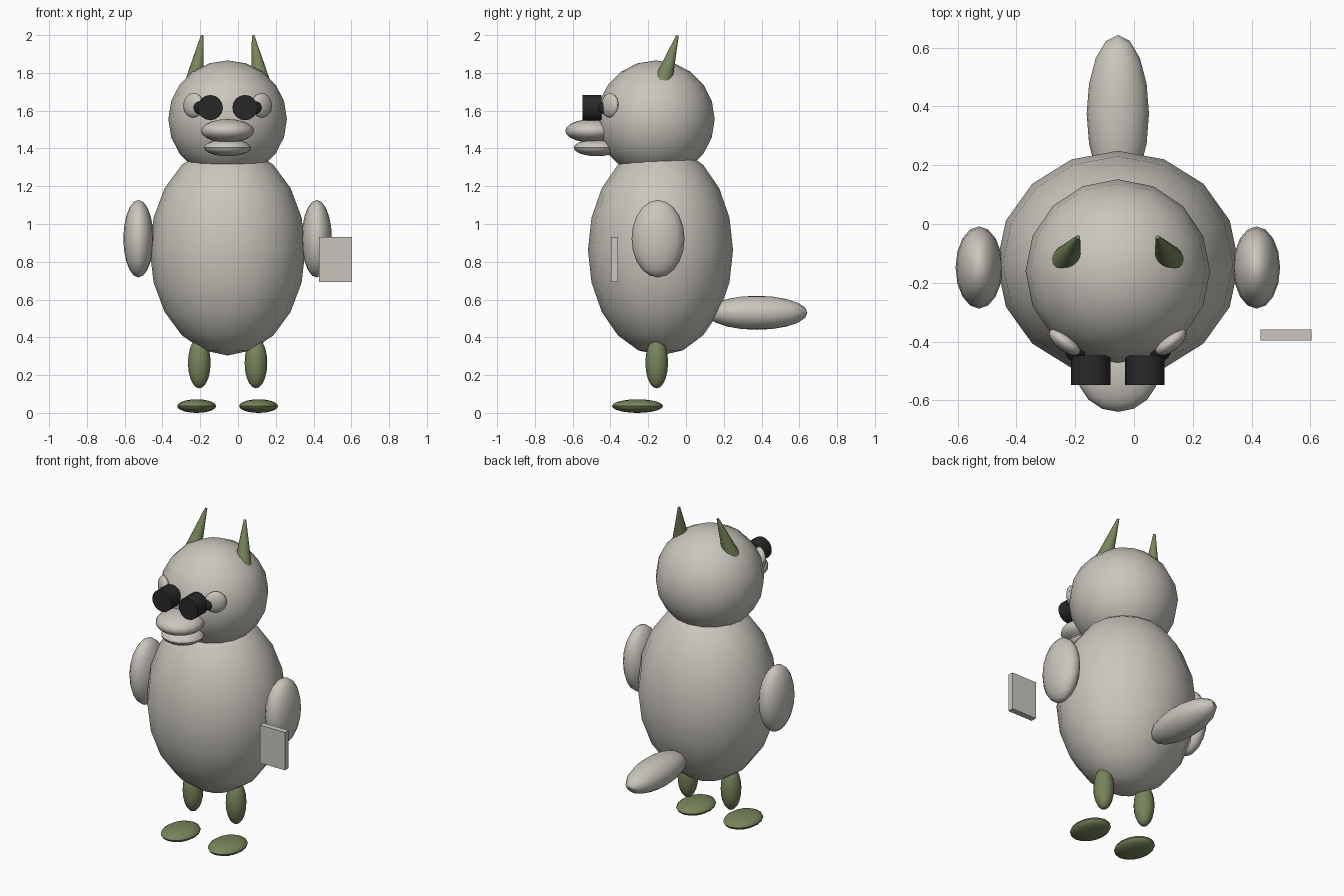
import bpy, math
from mathutils import Vector

if "Cube" in bpy.data.objects:
    bpy.data.objects.remove(bpy.data.objects["Cube"])

CX = -0.055  # symmetry plane of the figure


def material(name, rgb):
    m = bpy.data.materials.new(name)
    m.diffuse_color = (*rgb, 1)
    m.use_nodes = True
    m.node_tree.nodes["Principled BSDF"].inputs["Base Color"].default_value = m.diffuse_color
    return m


GREY = material("warm grey", (0.59, 0.565, 0.51))
OLIVE = material("olive green", (0.185, 0.235, 0.105))
BLACK = material("soft black", (0.022, 0.022, 0.022))


def finish(name, mat, smooth=True):
    ob = bpy.context.object
    ob.name = name
    ob.data.materials.append(mat)
    bpy.ops.object.transform_apply(location=False, rotation=True, scale=True)
    if smooth:
        bpy.ops.object.shade_smooth_by_angle(angle=math.radians(45))
    return ob


def ellipsoid(name, mat, centre, radii, turn=0, seg=16, rings=10):
    bpy.ops.mesh.primitive_uv_sphere_add(segments=seg, ring_count=rings, radius=1,
                                         location=centre, rotation=(0, 0, turn))
    bpy.context.object.scale = radii
    return finish(name, mat)


def rod(name, mat, start, end, r1, r2, seg=16):
    a, b = Vector(start), Vector(end)
    d = b - a
    bpy.ops.mesh.primitive_cone_add(vertices=seg, radius1=r1, radius2=r2,
                                    depth=d.length, location=(a + b) / 2,
                                    rotation=d.to_track_quat('Z', 'Y').to_euler())
    return finish(name, mat)


# Torso, head and tail
ellipsoid("body", GREY, (CX, -0.135, 0.862), (0.412, 0.384, 0.558))
ellipsoid("head", GREY, (CX, -0.16, 1.555), (0.314, 0.312, 0.311))
ellipsoid("tail", GREY, (CX, 0.375, 0.53), (0.106, 0.268, 0.09))

# Two-part bill
ellipsoid("upper_bill", GREY, (CX, -0.498, 1.493), (0.141, 0.141, 0.062))
ellipsoid("lower_bill", GREY, (CX, -0.472, 1.404), (0.125, 0.122, 0.045))

# Paired parts
for side, s in (("left", -1), ("right", 1)):
    ellipsoid(side + "_arm", GREY, (CX + s * 0.472, -0.148, 0.922), (0.08, 0.14, 0.205))
    ellipsoid(side + "_leg", OLIVE, (CX + s * 0.15, -0.155, 0.265), (0.06, 0.06, 0.135))
    ellipsoid(side + "_foot", OLIVE, (CX + s * 0.164, -0.257, 0.036), (0.103, 0.135, 0.036))
    rod(side + "_horn", OLIVE, (CX + s * 0.175, -0.122, 1.755),
        (CX + s * 0.135, -0.045, 1.998), 0.05, 0.007)
    ellipsoid(side + "_eye", GREY, (CX + s * 0.18, -0.402, 1.628),
              (0.065, 0.03, 0.065), turn=s * math.radians(38))
    ellipsoid(side + "_pupil", BLACK, (CX + s * 0.145, -0.43, 1.617), (0.036, 0.036, 0.036))
    rod(side + "_eyepiece", BLACK, (CX + s * 0.092, -0.447, 1.616),
        (CX + s * 0.092, -0.548, 1.616), 0.067, 0.067)

# Held tablet
bpy.ops.mesh.primitive_cube_add(size=1, location=(0.517, -0.378, 0.813))
bpy.context.object.scale = (0.174, 0.037, 0.238)
finish("tablet", GREY, smooth=False)
